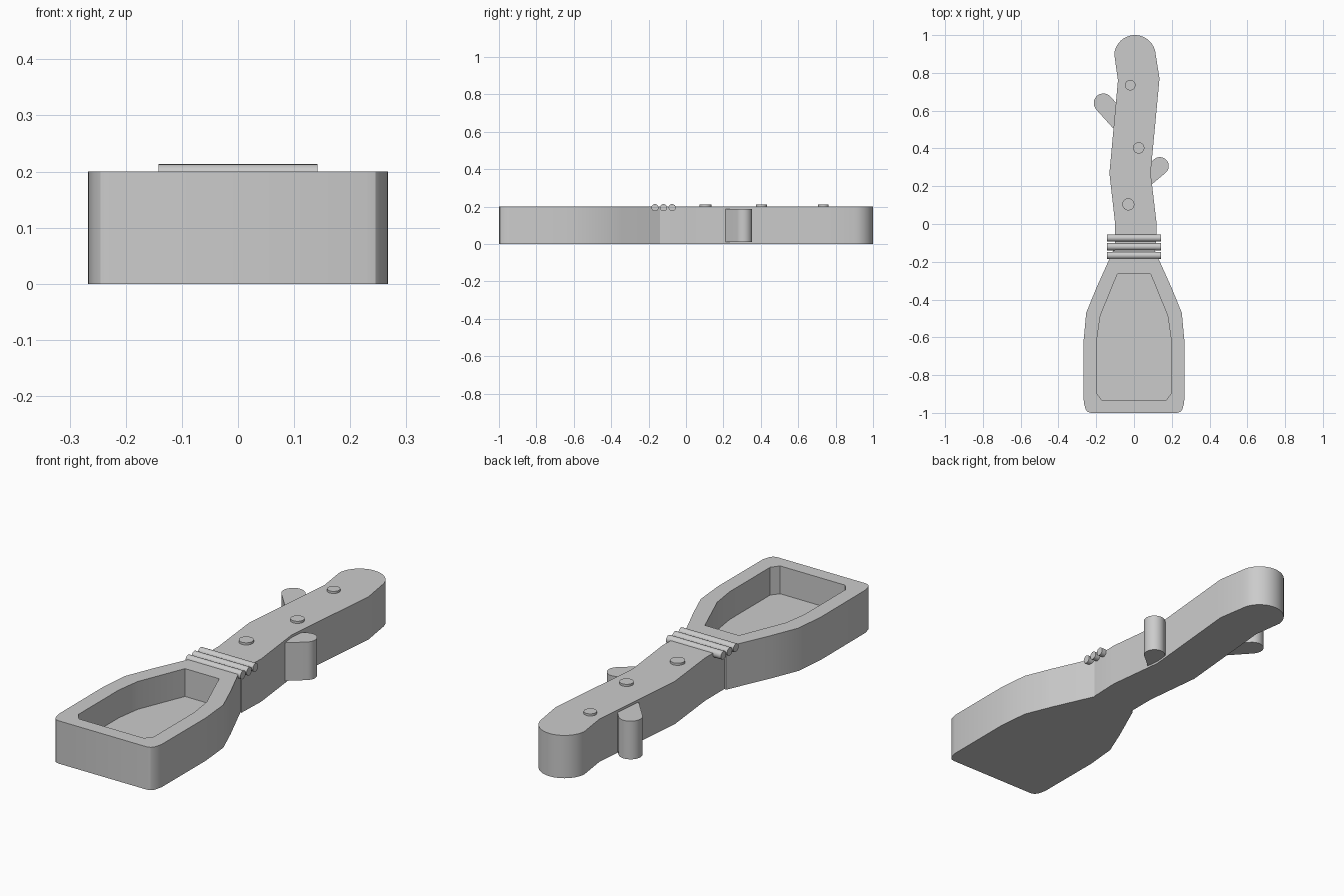
import bpy, bmesh, math

if "Cube" in bpy.data.objects:
    bpy.data.objects.remove(bpy.data.objects["Cube"])

grey = bpy.data.materials.new("plain grey")
grey.diffuse_color = (0.6, 0.6, 0.6, 1)
grey.use_nodes = True
grey.node_tree.nodes["Principled BSDF"].inputs["Base Color"].default_value = grey.diffuse_color


def prism(name, pts, z0, z1):
    """Extrude a counter-clockwise outline from z0 to z1."""
    bm = bmesh.new()
    face = bm.faces.new([bm.verts.new((x, y, z0)) for x, y in pts])
    ext = bmesh.ops.extrude_face_region(bm, geom=[face])
    for v in ext["geom"]:
        if isinstance(v, bmesh.types.BMVert):
            v.co.z = z1
    bmesh.ops.recalc_face_normals(bm, faces=bm.faces)
    me = bpy.data.meshes.new(name)
    bm.to_mesh(me)
    bm.free()
    me.materials.append(grey)
    ob = bpy.data.objects.new(name, me)
    bpy.context.collection.objects.link(ob)
    return ob


def smooth(ob):
    bpy.ops.object.select_all(action='DESELECT')
    ob.select_set(True)
    bpy.context.view_layer.objects.active = ob
    bpy.ops.object.shade_smooth_by_angle(angle=math.radians(30))


def arc(cx, cy, r, a0, a1, n):
    return [(cx + r * math.cos(math.radians(a0 + (a1 - a0) * i / n)),
             cy + r * math.sin(math.radians(a0 + (a1 - a0) * i / n)))
            for i in range(n + 1)]


def mirrored(half):
    """Right-hand outline (bottom to top) completed with its mirror image."""
    return half + [(-x, y) for x, y in reversed(half)]


# scoop head with a sunken basin
head = prism("scoop_head", mirrored([
    (0.228, -1.0), (0.245, -0.995), (0.256, -0.982), (0.266, -0.945),
    (0.267, -0.62), (0.253, -0.47), (0.2, -0.34), (0.11, -0.14)]), 0, 0.2)
cutter = prism("basin_cutter", mirrored([
    (0.168, -0.935), (0.195, -0.9), (0.195, -0.6), (0.178, -0.485),
    (0.088, -0.265)]), 0.07, 0.3)
cutter.hide_render = True
mod = head.modifiers.new("basin", 'BOOLEAN')
mod.operation = 'DIFFERENCE'
mod.solver = 'EXACT'
mod.object = cutter
bpy.context.view_layer.objects.active = head
head.select_set(True)
bpy.ops.object.modifier_apply(modifier=mod.name)
bpy.data.objects.remove(cutter)
smooth(head)

# crooked handle with a rounded end
handle = prism("handle",
               [(-0.1, -0.14), (0.115, -0.14), (0.12, 0.0), (0.088, 0.27),
                (0.135, 0.77)]
               + arc(0.005, 0.89, 0.11, 5, 175, 24)
               + [(-0.085, 0.76), (-0.13, 0.27), (-0.1, 0.0)], 0, 0.2)
smooth(handle)

# side twigs: rounded tip, running back into the handle
for name, cx, cy, r, deg in (("left_twig", -0.162, 0.64, 0.051, 132),
                             ("right_twig", 0.137, 0.307, 0.047, 40)):
    tip = arc(cx, cy, r, deg - 90, deg + 90, 16)
    dx = -0.13 * math.cos(math.radians(deg))
    dy = -0.13 * math.sin(math.radians(deg))
    root = [(x + dx, y + dy) for x, y in (tip[-1], tip[0])]
    smooth(prism(name, tip + root, 0.01, 0.188))

# knots on top of the handle
for i, (x, y, r) in enumerate(((-0.02, 0.735, 0.028), (0.025, 0.403, 0.03),
                               (-0.03, 0.104, 0.032))):
    smooth(prism(f"knot_{i + 1}", arc(x, y, r, 0, 345, 23), 0.19, 0.21))

# binding cords across the neck
for i, y in enumerate((-0.166, -0.12, -0.074)):
    bpy.ops.mesh.primitive_cylinder_add(
        vertices=24, radius=0.019, depth=0.284, location=(0, y, 0.194),
        rotation=(0, math.pi / 2, 0))
    cord = bpy.context.object
    cord.name = f"binding_cord_{i + 1}"
    cord.data.materials.append(grey)
    smooth(cord)
